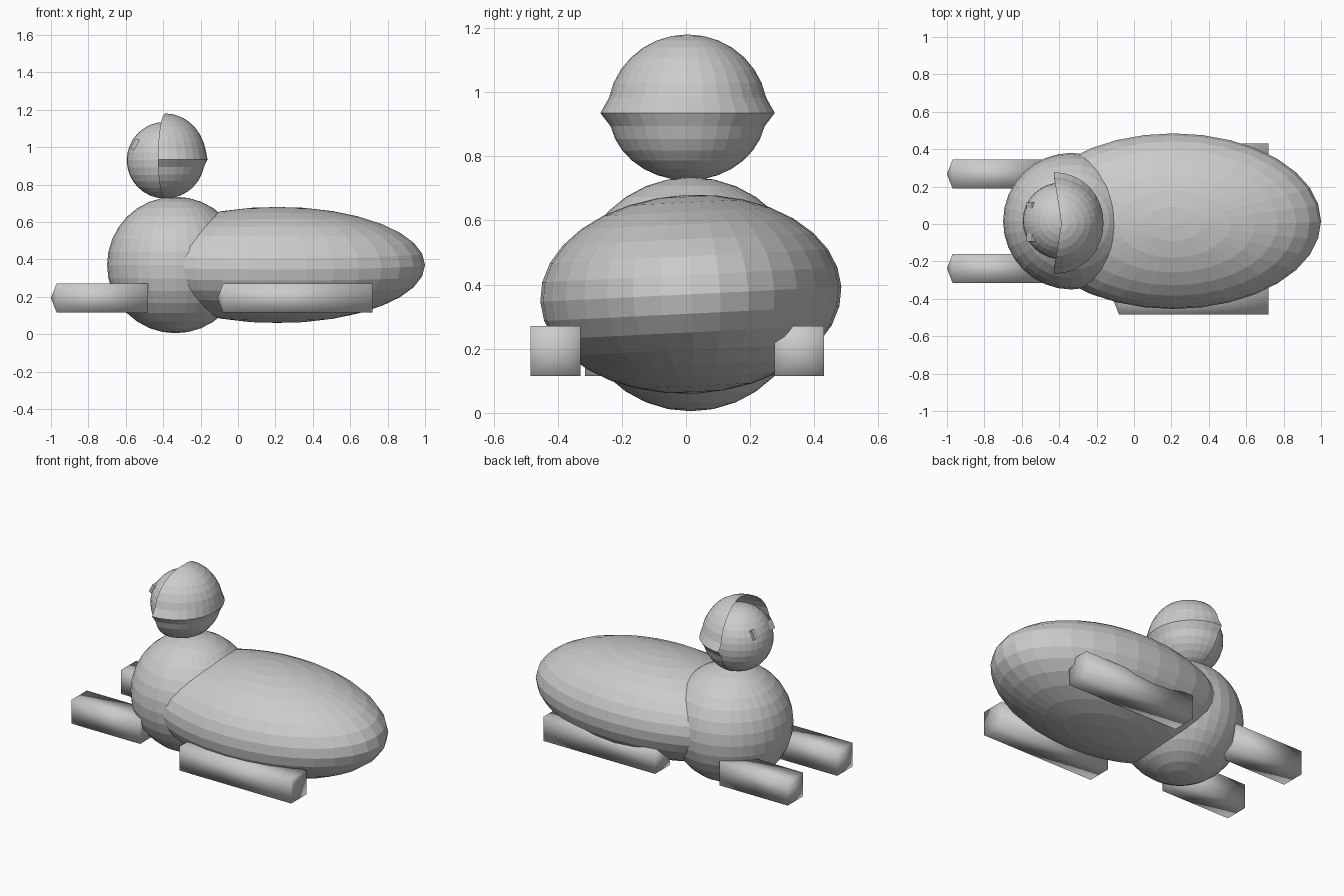
import bpy, bmesh, math
from mathutils import Vector

if "Cube" in bpy.data.objects:
    bpy.data.objects.remove(bpy.data.objects["Cube"])


def ball(name, loc, scale, rot=(0, 0, 0)):
    bpy.ops.mesh.primitive_uv_sphere_add(segments=32, ring_count=16, radius=1,
                                         location=loc, rotation=rot)
    ob = bpy.context.object
    ob.name = name
    ob.scale = scale
    return ob


def finish(name, bm, smooth=False):
    bmesh.ops.recalc_face_normals(bm, faces=bm.faces)
    me = bpy.data.meshes.new(name)
    bm.to_mesh(me)
    bm.free()
    for p in me.polygons:
        p.use_smooth = smooth
    ob = bpy.data.objects.new(name, me)
    bpy.context.collection.objects.link(ob)
    return ob


# square leg with a pointed toe and a matching dimple at the rear
def leg(name, x0, x1, y, z=0.193, h=0.0775, d=0.03):
    bm = bmesh.new()
    corners = [(-h, -h), (h, -h), (h, h), (-h, h)]
    toe = [bm.verts.new((x0 + d, y + a, z + b)) for a, b in corners]
    heel = [bm.verts.new((x1, y + a, z + b)) for a, b in corners]
    toe_tip = bm.verts.new((x0, y, z))
    heel_tip = bm.verts.new((x1 - d, y, z))
    for i in range(4):
        j = (i + 1) % 4
        bm.faces.new((toe[i], toe[j], heel[j], heel[i]))
        bm.faces.new((toe[j], toe[i], toe_tip))
        bm.faces.new((heel[i], heel[j], heel_tip))
    return finish(name, bm, smooth=True)


# torso, chest and head
ball("body", (0.21, 0.015, 0.37), (0.79, 0.47, 0.31), (0.05, 0, 0))
ball("chest", (-0.335, 0.015, 0.37), (0.365, 0.365, 0.365))
ball("head", (-0.39, 0.017, 0.93), (0.205, 0.205, 0.205))

# headdress: half shell behind the face, flared at its middle ring
bm = bmesh.new()
bmesh.ops.create_uvsphere(bm, u_segments=32, v_segments=16, radius=1)
bmesh.ops.delete(bm, geom=[v for v in bm.verts if v.co.x < -0.01], context='VERTS')
for v in bm.verts:
    x, y, z = v.co
    rim = abs(z) < 0.01
    lean = 0.04 * (1 - x) * abs(y)
    sx, sy = (0.225, 0.272) if rim else ((0.22, 0.25) if z > 0 else (0.21, 0.245))
    sz = 0.245 if z > 0 else 0.21
    v.co = Vector((-0.388 + x * sx - lean, 0.005 + y * sy, 0.935 + z * sz))
finish("headdress", bm)

# eyes
for side, y in (("left", -0.07), ("right", 0.092)):
    bpy.ops.mesh.primitive_cube_add(size=1, location=(-0.551, y, 1.015),
                                    rotation=(0, math.radians(28), 0))
    eye = bpy.context.object
    eye.name = "eye_" + side
    eye.scale = (0.02, 0.045, 0.06)

# legs
leg("front_leg_left", -1.0, -0.48, -0.2375)
leg("front_leg_right", -1.0, -0.48, 0.267)
leg("hind_leg_left", -0.11, 0.72, -0.407)
leg("hind_leg_right", -0.11, 0.72, 0.353)
